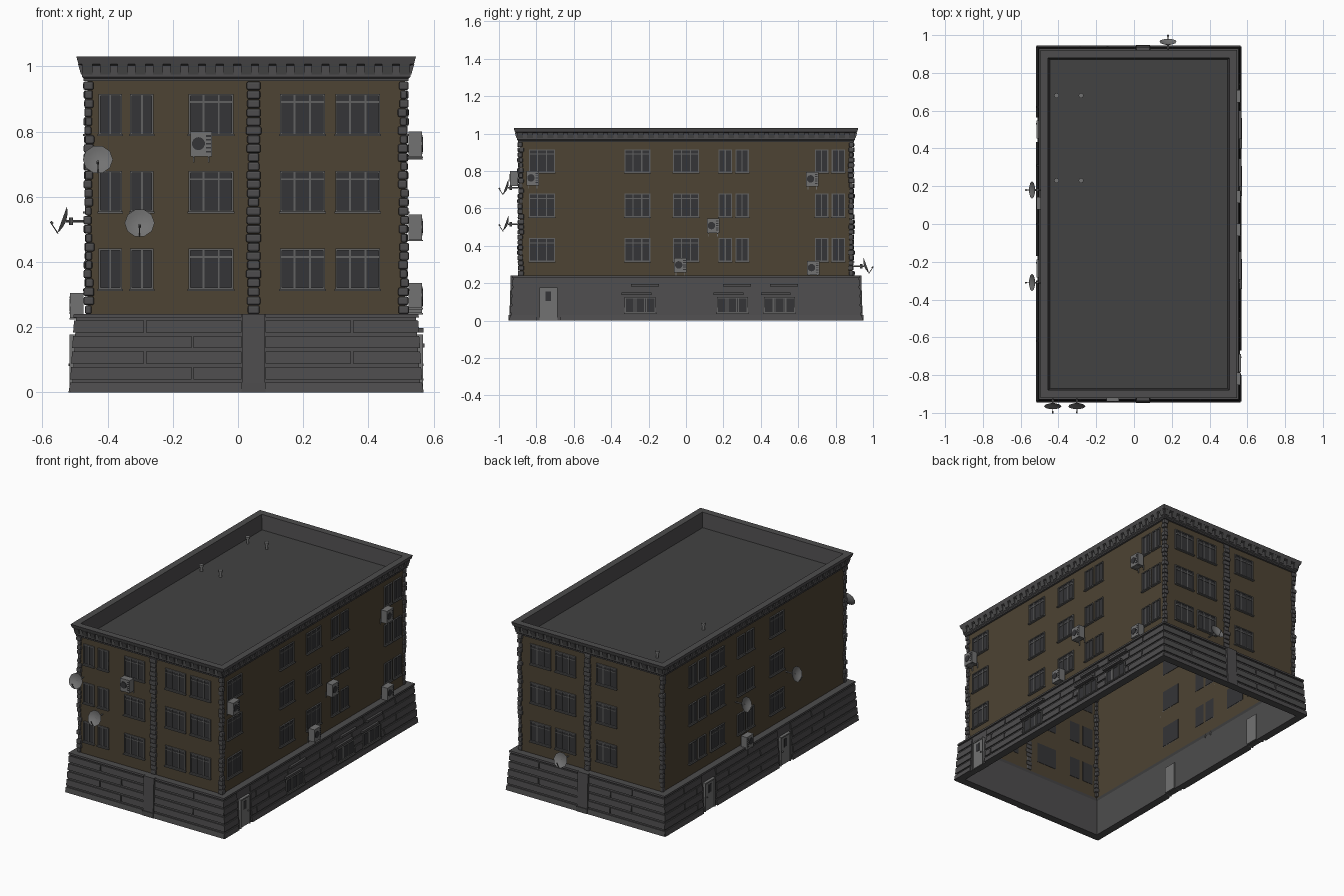
import bpy, bmesh, math, random
from mathutils import Vector

if "Cube" in bpy.data.objects:
    bpy.data.objects.remove(bpy.data.objects["Cube"])

random.seed(4)
CX, HX, HY = 0.025, 0.487, 0.887          # wall centre and half sizes
SIDES = ("front", "back", "right", "left")


def material(name, r, g, b):
    m = bpy.data.materials.new(name)
    m.diffuse_color = (r, g, b, 1)
    m.use_nodes = True
    m.node_tree.nodes["Principled BSDF"].inputs["Base Color"].default_value = m.diffuse_color
    return m


BROWN = material("brown_plaster", 0.075, 0.057, 0.033)
STONE = material("dark_stone", 0.075, 0.073, 0.075)
ROOF = material("roofing", 0.055, 0.055, 0.055)
FRAME = material("window_grey", 0.12, 0.12, 0.12)
GLASS = material("glass", 0.035, 0.035, 0.038)
METAL = material("metal_grey", 0.17, 0.17, 0.17)


def P(side, u, d, z):
    """u = world position along the wall, d = distance out of the wall."""
    return Vector({"front": (u, -HY - d, z), "back": (u, HY + d, z),
                   "right": (CX + HX + d, u, z), "left": (CX - HX - d, u, z)}[side])


def finish(bm, name, mat, bevel=0, smooth=False):
    bmesh.ops.recalc_face_normals(bm, faces=bm.faces)
    me = bpy.data.meshes.new(name)
    bm.to_mesh(me)
    bm.free()
    ob = bpy.data.objects.new(name, me)
    bpy.context.collection.objects.link(ob)
    me.materials.append(mat)
    if bevel:
        mod = ob.modifiers.new("bevel", "BEVEL")
        mod.width, mod.segments = bevel, 2
    if smooth:
        bpy.context.view_layer.objects.active = ob
        ob.select_set(True)
        bpy.ops.object.shade_smooth_by_angle(angle=math.radians(40))
        ob.select_set(False)
    return ob


def hexa(bm, lo, hi):
    v = [bm.verts.new(p) for p in lo + hi]
    for f in ((0, 1, 2, 3), (4, 5, 6, 7), (0, 1, 5, 4), (1, 2, 6, 5), (2, 3, 7, 6), (3, 0, 4, 7)):
        bm.faces.new([v[i] for i in f])


def box(bm, s, u0, u1, d0, d1, z0, z1, dtop=None):
    dt = d1 if dtop is None else dtop
    hexa(bm, [P(s, u0, d0, z0), P(s, u1, d0, z0), P(s, u1, d1, z0), P(s, u0, d1, z0)],
         [P(s, u0, d0, z1), P(s, u1, d0, z1), P(s, u1, dt, z1), P(s, u0, dt, z1)])


def loft(bm, profile, cap=False):
    """Rectangular rings round the building, profile of (outset, z)."""
    prev = None
    for d, z in profile:
        ring = [bm.verts.new((CX + a * (HX + d), b * (HY + d), z))
                for a, b in ((-1, -1), (1, -1), (1, 1), (-1, 1))]
        if prev:
            for i in range(4):
                bm.faces.new((prev[i], prev[i - 1], ring[i - 1], ring[i]))
        prev = ring
    if cap:
        bm.faces.new(prev)


def tube(bm, p, q, r, n=8):
    axis = q - p
    m = axis.to_track_quat('Z', 'Y').to_matrix().to_4x4()
    m.translation = (p + q) / 2
    bmesh.ops.create_cone(bm, cap_ends=True, segments=n, radius1=r, radius2=r,
                          depth=axis.length, matrix=m)


# Walls, hollow stone base, cornice and sunken roof
bm = bmesh.new(); loft(bm, [(0, 0.235), (0, 0.96)]); finish(bm, "walls", BROWN)
bm = bmesh.new()
loft(bm, [(0, 0.24), (0.01, 0.225), (0.01, 0), (0.048, 0), (0.034, 0.24), (0, 0.24)])
finish(bm, "base_wall", STONE)
bm = bmesh.new()
loft(bm, [(0, 0.955), (0.012, 0.955), (0.012, 0.963), (0.017, 0.968), (0.017, 1.003),
          (0.028, 1.008), (0.034, 1.03), (-0.007, 1.03), (-0.016, 0.94)])
finish(bm, "cornice", STONE)
bm = bmesh.new(); loft(bm, [(-0.007, 0.94), (-0.03, 0.94)], cap=True); finish(bm, "roof", ROOF)

# Cornice brackets
bm = bmesh.new()
for s in SIDES:
    c, h = (CX, HX) if s in ("front", "back") else (0, HY)
    n = round(2 * h / 0.0545)
    for i in range(n + 1):
        u = c - h + 2 * h * i / n
        box(bm, s, u - 0.016, u + 0.016, 0.01, 0.02, 0.976, 1.007, 0.029)
finish(bm, "cornice_brackets", STONE)

# Openings in the base: (centre, width, bottom, top)
DOORS = {"right": [-0.735], "left": [0.5, -0.235]}
CELLAR = [-0.245, 0.2475, 0.5]


def openings(s):
    out = [(y - 0.065, y + 0.065, 0, 0.19) for y in DOORS.get(s, [])]
    if s == "right":
        out += [(y - 0.09, y + 0.09, 0.035, 0.135) for y in CELLAR]
    elif s in ("front", "back"):
        out.append((0.01, 0.085, 0, 0.24))
    return sorted(out)


def course(bm, s, z0, z1, d0, d1, joints):
    c, h = (CX, HX) if s in ("front", "back") else (0, HY)
    cuts = [(j - 0.003, j + 0.003) for j in joints]
    cuts += [(a, b) for a, b, lo, hi in openings(s) if lo < z1 - 0.005 and hi > z0 + 0.005]
    u = c - h - d1
    for a, b in sorted(cuts) + [(c + h + d1, 9)]:
        if a - u > 0.01:
            box(bm, s, u, a, 0.02, d0, z0, z1, d1)
        u = max(u, b)


# Stone courses with staggered joints
bm = bmesh.new()
for s in SIDES:
    course(bm, s, 0, 0.03, 0.058, 0.053, [])
    course(bm, s, 0.229, 0.24, 0.043, 0.042, [])
    for k in range(4):
        z = 0.04 + 0.048 * k
        if s in ("front", "back"):
            joints = [-0.14] if k % 2 == 0 else [-0.285, 0.35]
        else:
            joints = [-0.62 + 0.31 * i + 0.12 * (k % 2) for i in range(5)]
        course(bm, s, z, z + 0.037, 0.053 - 0.003 * k, 0.05 - 0.003 * k, joints)
for s in ("front", "back"):
    box(bm, s, 0.01, 0.085, 0.02, 0.061, 0, 0.03)
    box(bm, s, 0.012, 0.083, 0.02, 0.057, 0.03, 0.24, 0.05)
for y in CELLAR:                                   # lintels above cellar windows
    box(bm, "right", y - 0.1, y + 0.06, 0.02, 0.06, 0.137, 0.15)
    box(bm, "right", y - 0.05, y + 0.1, 0.02, 0.057, 0.183, 0.197)
finish(bm, "base_stone_courses", STONE)

# Rough quoin stones on the corners and the middle strips
bm = bmesh.new()
N, pitch = 26, 0.715 / 26
for k in range(N):
    z0, z1 = 0.24 + k * pitch, 0.24 + (k + 1) * pitch - 0.001
    for a in (-1, 1):
        for b in (-1, 1):
            o = random.uniform(0.006, 0.013)
            xs = [CX + a * (HX + o), CX + a * (HX - random.uniform(0.012, 0.022))]
            ys = [b * (HY + o), b * (HY - random.uniform(0.012, 0.022))]
            q = [(xs[0], ys[0]), (xs[1], ys[0]), (xs[1], ys[1]), (xs[0], ys[1])]
            hexa(bm, [Vector((x, y, z0)) for x, y in q], [Vector((x, y, z1)) for x, y in q])
    for s in ("front", "back"):
        w = random.uniform(0.017, 0.024)
        box(bm, s, 0.048 - w, 0.048 + w, -0.004, random.uniform(0.008, 0.016), z0, z1)
finish(bm, "quoin_stones", STONE, bevel=0.006)

# Windows
frames, panes = bmesh.new(), bmesh.new()


def window(s, u0, u1, z0, z1, bars, transom=False, d=0.0):
    t, e = 0.006, d + 0.008
    box(panes, s, u0, u1, d - 0.002, d + 0.002, z0, z1)
    for a, b in ((u0, u0 + t), (u1 - t, u1)):
        box(frames, s, a, b, d, e, z0, z1)
    for a, b in ((z0, z0 + t), (z1 - t, z1)):
        box(frames, s, u0, u1, d, e, a, b)
    for f in bars:
        u = u0 + (u1 - u0) * f
        box(frames, s, u - 0.003, u + 0.003, d, e - 0.002, z0, z1)
    if transom:
        z = z0 + (z1 - z0) * 0.8
        box(frames, s, u0, u1, d, e - 0.003, z - 0.003, z + 0.003)
    box(frames, s, u0 - 0.003, u1 + 0.003, d, e + 0.006, z0 - 0.004, z0 + 0.002)   # sill


# centres of narrow and wide windows on each side
LAYOUT = {"front": ([-0.392, -0.295], [-0.0825, 0.1975, 0.3675]),
          "back": ([], [-0.0825, 0.1975, 0.3675]),
          "right": ([0.21, 0.30, 0.725, 0.815], [-0.77, -0.26, 0.0]),
          "left": ([0.6, 0.51, 0.13, 0.04], [0.36, -0.22])}
for s, (narrow, wide) in LAYOUT.items():
    for z in (0.315, 0.553, 0.79):
        for u in narrow:
            window(s, u - 0.036, u + 0.036, z, z + 0.126, [0.5])
        for u in wide:
            window(s, u - 0.069, u + 0.069, z, z + 0.126, [0.33, 0.67], True)
for y in CELLAR:
    window("right", y - 0.083, y + 0.083, 0.04, 0.125, [0.3, 0.36, 0.64, 0.7], d=0.044)
finish(frames, "window_frames", FRAME)
finish(panes, "window_panes", GLASS)

# Doors with frame, small light and handle
bm, lights = bmesh.new(), bmesh.new()
for s, ys in DOORS.items():
    for y in ys:
        box(bm, s, y - 0.042, y + 0.042, 0.004, 0.05, 0.003, 0.17)
        for a in (-0.048, 0.042):
            box(bm, s, y + a, y + a + 0.006, 0.02, 0.055, 0, 0.178)
        box(bm, s, y - 0.048, y + 0.048, 0.02, 0.055, 0.17, 0.178)
        tube(bm, P(s, y + 0.03, 0.048, 0.085), P(s, y + 0.03, 0.058, 0.085), 0.004)
        box(lights, s, y - 0.016, y + 0.012, 0.04, 0.0515, 0.105, 0.155)
finish(bm, "doors", METAL)
finish(lights, "door_lights", GLASS)

# Air conditioner units on brackets
bodies, grilles = bmesh.new(), bmesh.new()
for s, u, z in (("front", -0.1125, 0.76), ("right", -0.82, 0.76), ("right", 0.675, 0.755),
                ("right", 0.145, 0.505), ("right", -0.03, 0.295), ("right", 0.68, 0.28),
                ("left", 0.11, 0.265)):
    box(bodies, s, u - 0.033, u + 0.033, 0.012, 0.053, z - 0.037, z + 0.04)
    for a in (-0.025, 0.021):
        box(bodies, s, u + a, u + a + 0.004, 0, 0.055, z - 0.041, z - 0.037)
        box(bodies, s, u + a, u + a + 0.004, 0, 0.005, z - 0.055, z - 0.02)
    tube(grilles, P(s, u - 0.009, 0.05, z + 0.003), P(s, u - 0.009, 0.0555, z + 0.003), 0.02, 14)
    for i in range(5):
        zz = z - 0.024 + i * 0.012
        box(grilles, s, u + 0.015, u + 0.029, 0.05, 0.0545, zz, zz + 0.005)
finish(bodies, "air_conditioners", METAL)
finish(grilles, "air_conditioner_grilles", GLASS)

# Satellite dishes, tilted upward
bm = bmesh.new()
T = math.radians(20)
for s, u, z in (("front", -0.43, 0.71), ("front", -0.302, 0.515), ("back", 0.18, 0.29),
                ("left", 0.18, 0.525), ("left", -0.31, 0.525)):
    def at(a, h, k):                                # across, up the dish, along its axis
        return P(s, u + a, 0.066 + k * math.cos(T) - h * math.sin(T),
                 z + h * math.cos(T) + k * math.sin(T))
    prev = None
    for r in (0.006, 0.02, 0.034, 0.046):
        ring = [bm.verts.new(at(r * math.cos(i * math.tau / 10), r * math.sin(i * math.tau / 10), 6 * r * r))
                for i in range(10)]
        if prev:
            for i in range(10):
                bm.faces.new((prev[i - 1], prev[i], ring[i], ring[i - 1]))
        else:
            bm.faces.new(ring)
        prev = ring
    tube(bm, P(s, u, 0, z), at(0, 0, 0), 0.004)
    tube(bm, P(s, u, 0.05, z - 0.012), P(s, u, 0.05, z + 0.012), 0.006)
    tube(bm, at(0, -0.044, 0.01), at(0, -0.02, 0.042), 0.0018, 6)
    tube(bm, at(0, -0.022, 0.035), at(0, -0.017, 0.044), 0.004)
finish(bm, "satellite_dishes", METAL, smooth=True)

# Roof vent pipes
bm = bmesh.new()
for x in (-0.41, -0.28):
    for y in (0.23, 0.68):
        tube(bm, Vector((x, y, 0.935)), Vector((x, y, 0.975)), 0.008, 12)
        tube(bm, Vector((x, y, 0.97)), Vector((x, y, 0.982)), 0.013, 12)
finish(bm, "vent_pipes", METAL, smooth=True)
